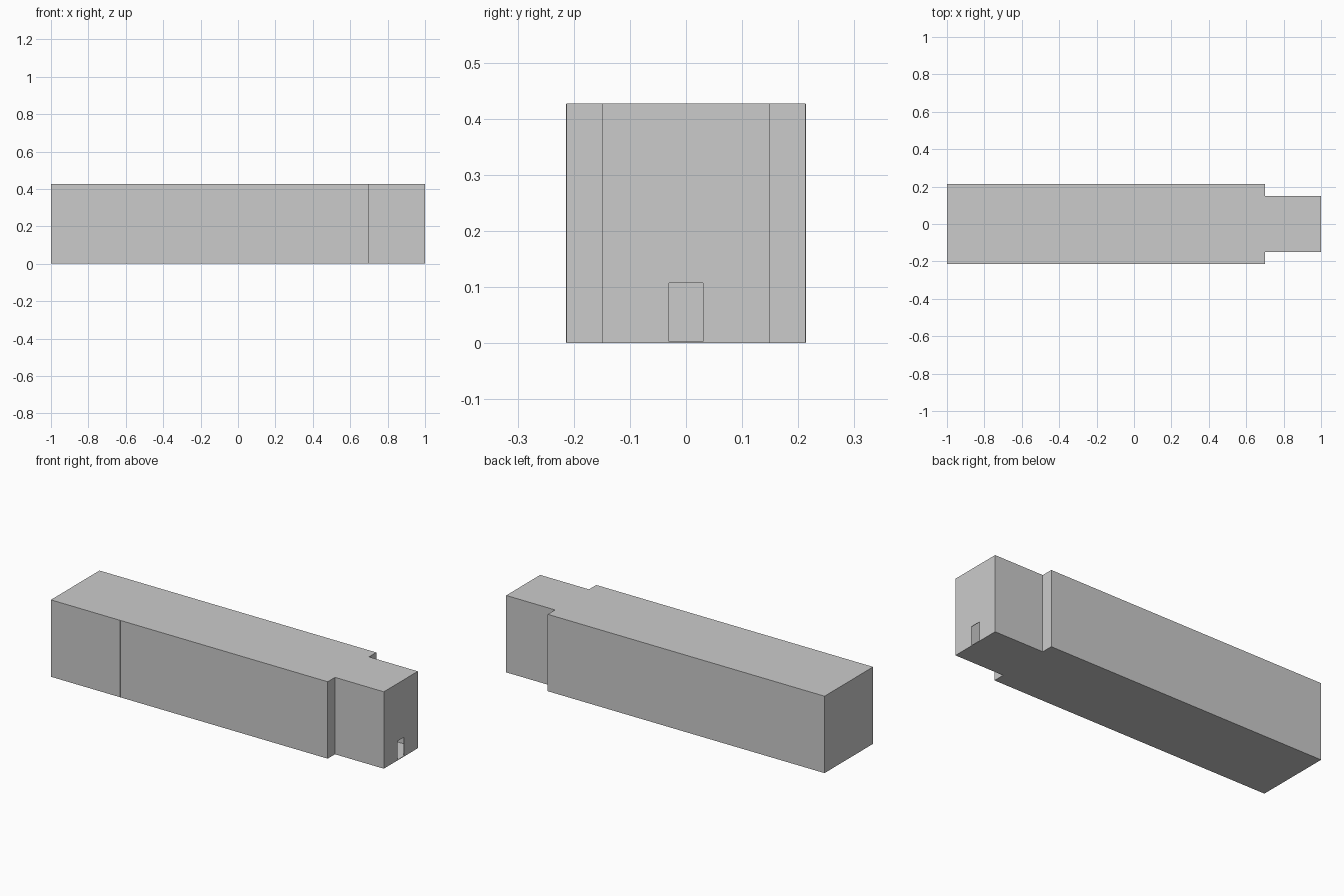
import bpy, bmesh

if "Cube" in bpy.data.objects:
    bpy.data.objects.remove(bpy.data.objects["Cube"])

H = 0.427          # overall height
W, N = 0.213, 0.149  # half widths: main body, narrow entrance
T = 0.003          # wall thickness


def extrude_profile(name, pts, z0, z1):
    """Closed prism from an xy outline."""
    bm = bmesh.new()
    face = bm.faces.new([bm.verts.new((x, y, z0)) for x, y in pts])
    ext = bmesh.ops.extrude_face_region(bm, geom=[face])
    verts = [g for g in ext["geom"] if isinstance(g, bmesh.types.BMVert)]
    bmesh.ops.translate(bm, verts=verts, vec=(0, 0, z1 - z0))
    bmesh.ops.recalc_face_normals(bm, faces=bm.faces)
    me = bpy.data.meshes.new(name)
    bm.to_mesh(me)
    bm.free()
    ob = bpy.data.objects.new(name, me)
    bpy.context.collection.objects.link(ob)
    return ob


def box(name, x0, x1, hw, z0, z1):
    return extrude_profile(name, [(x0, -hw), (x1, -hw), (x1, hw), (x0, hw)], z0, z1)


# hollow shell: long body with a narrower entrance end
half = [(-1, W), (0.7, W), (0.7, N), (1, N)]
outline = half + [(x, -y) for x, y in reversed(half)]
shell = extrude_profile("building_shell", outline, 0, H)
solid = shell.modifiers.new("walls", 'SOLIDIFY')
solid.thickness = T
solid.offset = -1
solid.use_even_offset = True

# doorway in the entrance end, floor kept
cutter = box("door_cutter", 0.95, 1.05, 0.03, T + 0.0005, 0.107)
cutter.hide_render = True
cutter.hide_viewport = True
cutter.display_type = 'WIRE'
cut = shell.modifiers.new("doorway", 'BOOLEAN')
cut.operation = 'DIFFERENCE'
cut.solver = 'EXACT'
cut.object = cutter

# thin cross wall, its ends showing as a seam on the long sides
box("partition_wall", -0.579, -0.574, W + 0.0005, 0.001, H - 0.001)
